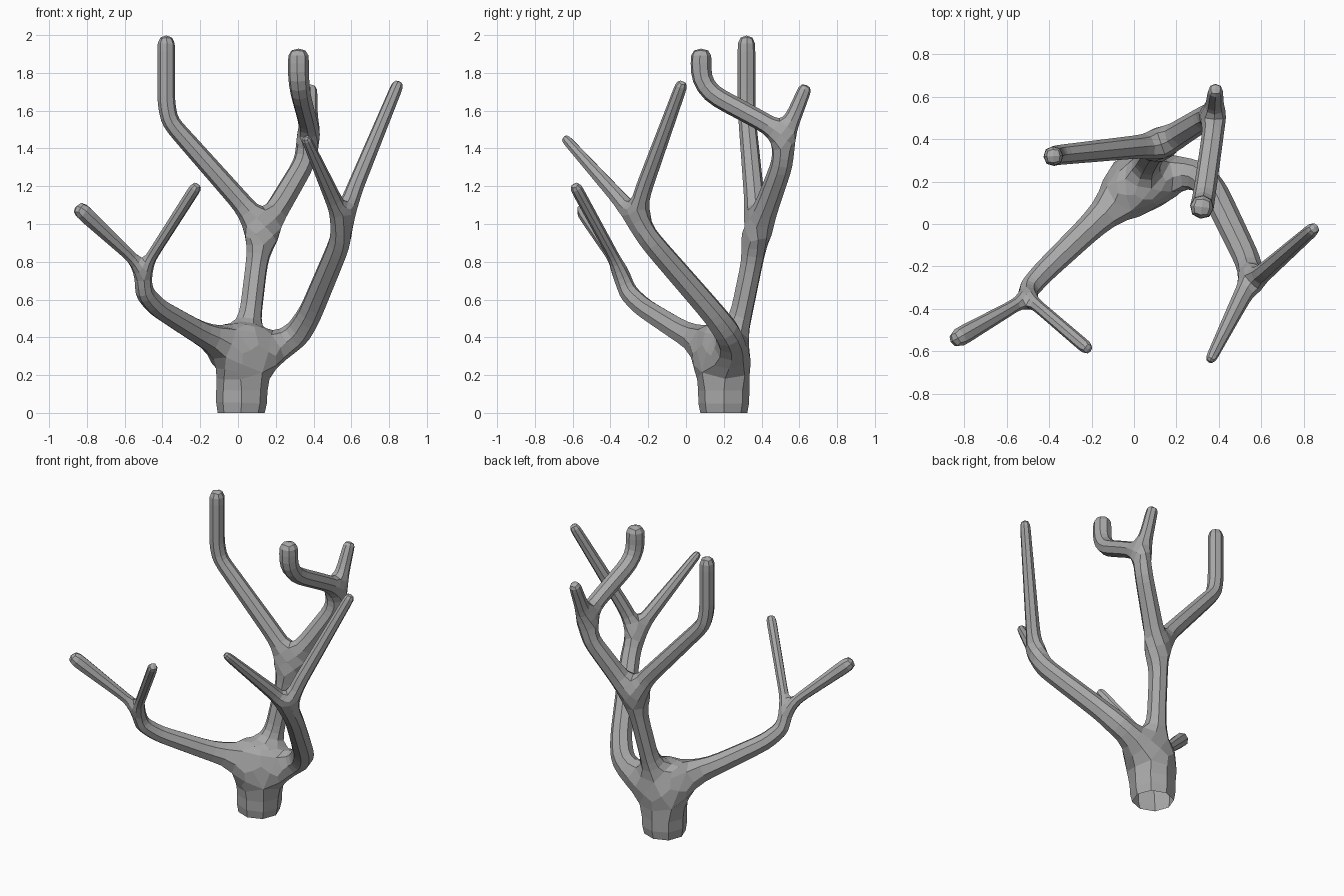
import bpy, bmesh

cube = bpy.data.objects.get("Cube")
if cube:
    bpy.data.objects.remove(cube, do_unlink=True)

bark = bpy.data.materials.new("grey_bark")
bark.use_nodes = True
GREY = (0.4, 0.4, 0.4, 1)
bark.diffuse_color = GREY
bark.node_tree.nodes["Principled BSDF"].inputs["Base Color"].default_value = GREY

points, radii, edges = [], [], []


def grow(start, path):
    """Chain skeleton points (x, y, z, radius) on from a point; return the last index."""
    last = start
    for x, y, z, r in path:
        points.append((x, y, z))
        radii.append(r)
        if last is not None:
            edges.append((last, len(points) - 1))
        last = len(points) - 1
    return last


# Stump and the hub the limbs leave from
hub = grow(None, [(.01, .2, -.1, .12), (.02, .2, .06, .155),
                  (.02, .2, .18, .14), (.02, .2, .33, .12)])

# Low limb on the right with two twigs
fork = grow(hub, [(-.19, 0, .415, .07), (-.43, -.23, .56, .058),
                  (-.5, -.31, .64, .054), (-.5, -.35, .76, .038)])
grow(fork, [(-.58, -.395, .84, .035), (-.86, -.555, 1.1, .052)])
grow(fork, [(-.45, -.39, .84, .032), (-.21, -.595, 1.215, .034)])

# Left limb with two twigs
fork = grow(hub, [(.22, .25, .36, .09), (.31, .23, .41, .08), (.38, .15, .52, .07),
                  (.54, -.18, .9, .065), (.555, -.27, 1.02, .06)])
grow(fork, [(.61, -.23, 1.17, .048), (.855, -.015, 1.76, .034)])
grow(fork, [(.51, -.34, 1.12, .048), (.355, -.65, 1.465, .027)])

# Main rear limb
fork = grow(hub, [(.065, .29, .51, .065), (.1, .35, .8, .064), (.13, .37, .96, .085)])
# Tall upright on the right
grow(fork, [(.03, .365, 1.1, .06), (-.36, .325, 1.54, .051), (-.38, .32, 1.64, .051),
            (-.38, .32, 2.005, .051)])
# Left upper limb, its back twig and forward hook
fork = grow(fork, [(.22, .43, 1.1, .068), (.35, .51, 1.32, .062), (.38, .52, 1.47, .062)])
grow(fork, [(.38, .57, 1.57, .046), (.385, .64, 1.74, .037)])
grow(fork, [(.37, .41, 1.54, .056), (.33, .13, 1.69, .058), (.32, .08, 1.77, .061),
            (.32, .08, 1.935, .061)])

# Skin the skeleton and round it once
mesh = bpy.data.meshes.new("tree_branches")
mesh.from_pydata(points, edges, [])
tree = bpy.data.objects.new("tree_branches", mesh)
bpy.context.collection.objects.link(tree)
skin = tree.modifiers.new("skin", 'SKIN')
skin.branch_smoothing = 0
for sv, r in zip(mesh.skin_vertices[0].data, radii):
    sv.radius = (r, r)
tree.modifiers.new("round", 'SUBSURF').levels = 1
graph = bpy.context.evaluated_depsgraph_get()
shaped = bpy.data.meshes.new_from_object(tree.evaluated_get(graph))
tree.modifiers.clear()
tree.data = shaped
shaped.name = "tree_branches_mesh"

# Cut the stump off open at ground level
bm = bmesh.new()
bm.from_mesh(shaped)
bmesh.ops.bisect_plane(bm, geom=bm.verts[:] + bm.edges[:] + bm.faces[:],
                       plane_co=(0, 0, 0), plane_no=(0, 0, 1), clear_inner=True)
bmesh.ops.recalc_face_normals(bm, faces=bm.faces[:])
for f in bm.faces:
    f.smooth = False
    f.material_index = 0
bm.to_mesh(shaped)
bm.free()
shaped.materials.clear()
shaped.materials.append(bark)
